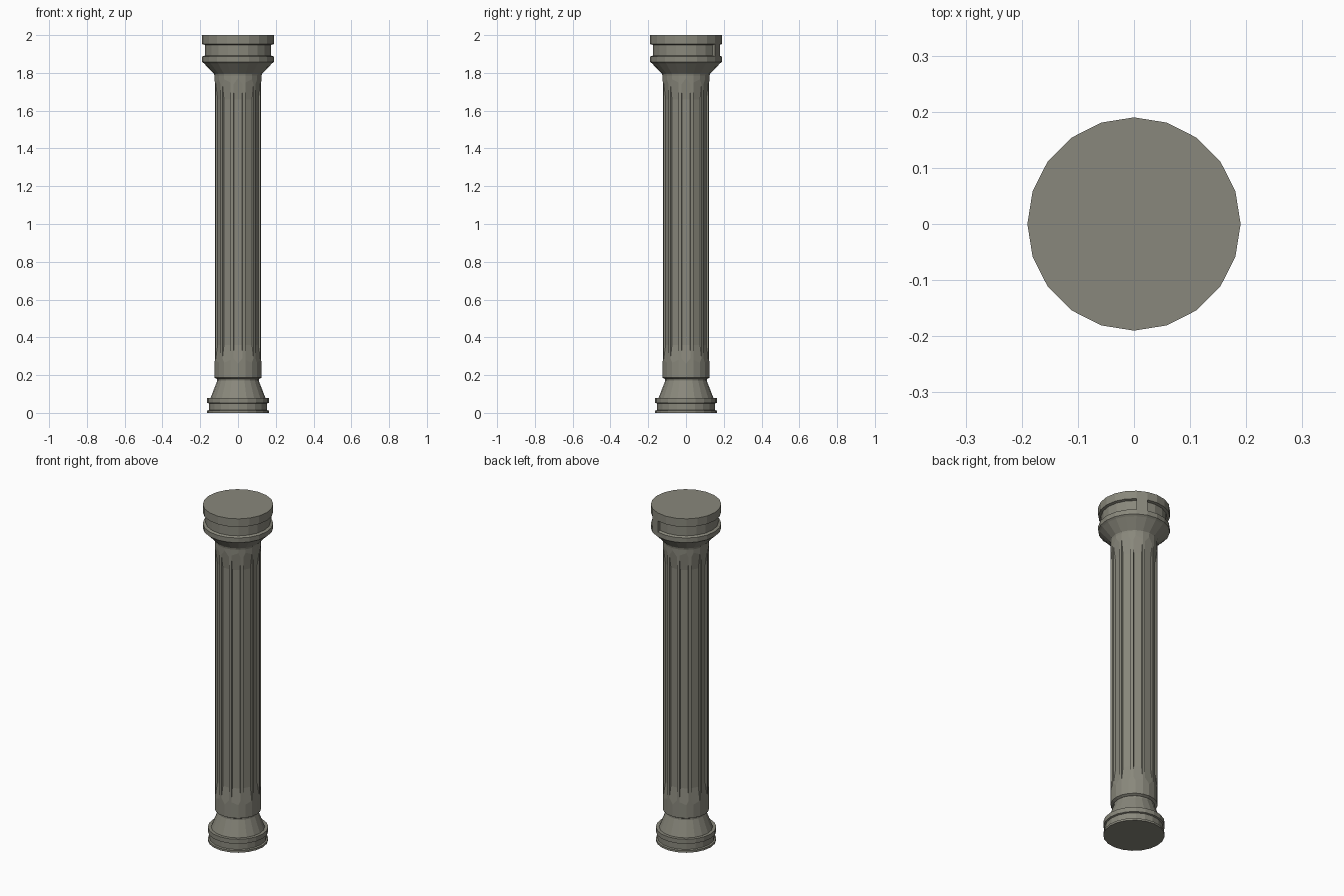
import bpy, bmesh, math

if "Cube" in bpy.data.objects:
    bpy.data.objects.remove(bpy.data.objects["Cube"])

SIDES = 20
FLUTES = 12

stone = bpy.data.materials.new("stone")
stone.diffuse_color = (0.25, 0.245, 0.2, 1)
stone.use_nodes = True
stone.node_tree.nodes["Principled BSDF"].inputs["Base Color"].default_value = stone.diffuse_color


def ring(bm, r, z):
    return [bm.verts.new((r * math.cos(2 * math.pi * i / SIDES),
                          r * math.sin(2 * math.pi * i / SIDES), z))
            for i in range(SIDES)]


def bridge(bm, a, b):
    for i in range(len(a)):
        j = (i + 1) % len(a)
        bm.faces.new((a[i], a[j], b[j], b[i]))


def finish(bm, name):
    bmesh.ops.recalc_face_normals(bm, faces=bm.faces[:])
    mesh = bpy.data.meshes.new(name)
    bm.to_mesh(mesh)
    bm.free()
    mesh.materials.append(stone)
    obj = bpy.data.objects.new(name, mesh)
    bpy.context.collection.objects.link(obj)
    return obj


def lathe(name, profile):
    """Turn (radius, height) points into a capped faceted solid."""
    bm = bmesh.new()
    rings = [ring(bm, r, z) for r, z in profile]
    for a, b in zip(rings, rings[1:]):
        bridge(bm, a, b)
    bm.faces.new(rings[0])
    bm.faces.new(rings[-1])
    return finish(bm, name)


# Base: grooved disc with a tapering foot
lathe("base", [(0.163, 0), (0.163, 0.012), (0.154, 0.015), (0.154, 0.05),
               (0.163, 0.053), (0.163, 0.08), (0.145, 0.08),
               (0.11, 0.17), (0.11, 0.185)])

# Shaft
shaft = lathe("fluted_shaft", [(0.112, 0.18), (0.125, 0.187), (0.125, 1.79)])

# Flute cutters: tapered troughs with sloping ends, set around the shaft
bm = bmesh.new()
for k in range(FLUTES):
    a = 2 * math.pi * k / FLUTES
    c, s = math.cos(a), math.sin(a)
    loops = []
    for r, w, z0, z1 in ((0.112, 0.021, 0.36, 1.66), (0.14, 0.032, 0.145, 1.9)):
        loops.append([bm.verts.new((r * c - y * s, r * s + y * c, z))
                      for y, z in ((-w, z0), (w, z0), (w, z1), (-w, z1))])
    bm.faces.new(loops[0])
    bm.faces.new(loops[1])
    bridge(bm, loops[0], loops[1])
cutter = finish(bm, "flute_cutter")
cutter.hide_render = True
cutter.hide_viewport = False
cutter.display_type = 'WIRE'

cut = shaft.modifiers.new("flutes", 'BOOLEAN')
cut.operation = 'DIFFERENCE'
cut.solver = 'EXACT'
cut.object = cutter
bpy.context.view_layer.objects.active = shaft
bpy.ops.object.modifier_apply(modifier=cut.name)
bpy.data.objects.remove(cutter)

# Capital: flared neck, lower band, groove, top slab
lathe("capital", [(0.125, 1.785), (0.127, 1.795), (0.18, 1.85), (0.19, 1.858),
                  (0.19, 1.886), (0.175, 1.892), (0.175, 1.948),
                  (0.19, 1.952), (0.19, 2.0)])

# Single flush block bridging the capital groove
bm = bmesh.new()
corners = [(r * math.cos(math.radians(a)), r * math.sin(math.radians(a)))
           for r, a in ((0.165, 54), (0.19, 54), (0.19, 72), (0.165, 72))]
low, high = ([bm.verts.new((x, y, z)) for x, y in corners] for z in (1.88, 1.96))
bm.faces.new(low)
bm.faces.new(high)
bridge(bm, low, high)
finish(bm, "groove_block")
